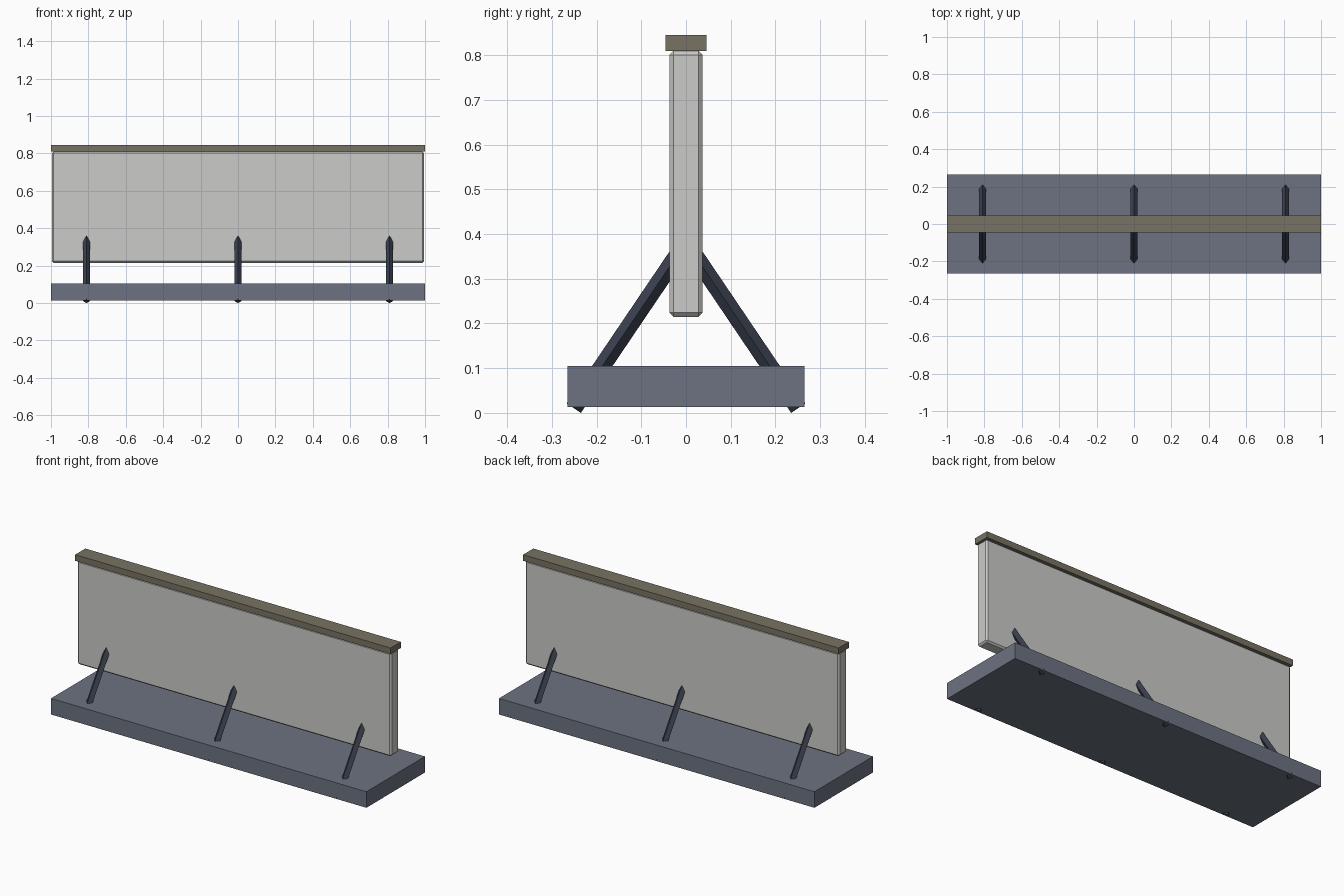
import bpy
import bmesh
from mathutils import Vector

cube = bpy.data.objects.get("Cube")
if cube:
    bpy.data.objects.remove(cube, do_unlink=True)


def make_material(name, rgb):
    mat = bpy.data.materials.new(name)
    mat.use_nodes = True
    color = (*rgb, 1.0)
    mat.diffuse_color = color
    mat.node_tree.nodes["Principled BSDF"].inputs["Base Color"].default_value = color
    return mat


def add_object(name, bm, mat):
    mesh = bpy.data.meshes.new(name)
    bm.to_mesh(mesh)
    bm.free()
    mesh.materials.append(mat)
    obj = bpy.data.objects.new(name, mesh)
    bpy.context.scene.collection.objects.link(obj)
    return obj


def box(name, size, bottom, mat, bevel=0.0):
    """Box centred on the z axis, standing at the given height."""
    bm = bmesh.new()
    bmesh.ops.create_cube(bm, size=1.0)
    bmesh.ops.scale(bm, vec=size, verts=bm.verts)
    bmesh.ops.translate(bm, vec=(0, 0, bottom + size[2] / 2), verts=bm.verts)
    obj = add_object(name, bm, mat)
    if bevel:
        mod = obj.modifiers.new("chamfer", "BEVEL")
        mod.width = bevel
        mod.segments = 1
    return obj


def strut(name, start, end, radius, mat):
    """Square bar set on edge, running between two points in a y-z plane."""
    start, end = Vector(start), Vector(end)
    axis = (end - start).normalized()
    side = Vector((1, 0, 0))
    up = axis.cross(side)
    bm = bmesh.new()
    rings = [[bm.verts.new(p + d * radius) for d in (side, up, -side, -up)]
             for p in (start, end)]
    for i in range(4):
        j = (i + 1) % 4
        bm.faces.new((rings[0][i], rings[0][j], rings[1][j], rings[1][i]))
    for ring in rings:
        bm.faces.new(ring)
    bmesh.ops.recalc_face_normals(bm, faces=bm.faces)
    return add_object(name, bm, mat)


slate = make_material("slate grey", (0.15, 0.17, 0.22))
panel_grey = make_material("pale grey", (0.60, 0.60, 0.59))
olive = make_material("olive brown", (0.19, 0.17, 0.125))
dark_steel = make_material("dark steel", (0.042, 0.051, 0.076))

# Base slab, raised panel and top rail
box("base", (2.0, 0.53, 0.092), 0.013, slate)
box("panel", (1.99, 0.074, 0.595), 0.215, panel_grey, bevel=0.009)
box("top_rail", (2.0, 0.092, 0.035), 0.81, olive)

# Three pairs of diagonal struts
for label, x in (("right", -0.81), ("middle", 0.0), ("left", 0.81)):
    for end_name, s in (("front", -1), ("back", 1)):
        strut(f"{end_name}_{label}_strut", (x, s * 0.251, 0.0105),
              (x, s * 0.01, 0.367), 0.019, dark_steel)
